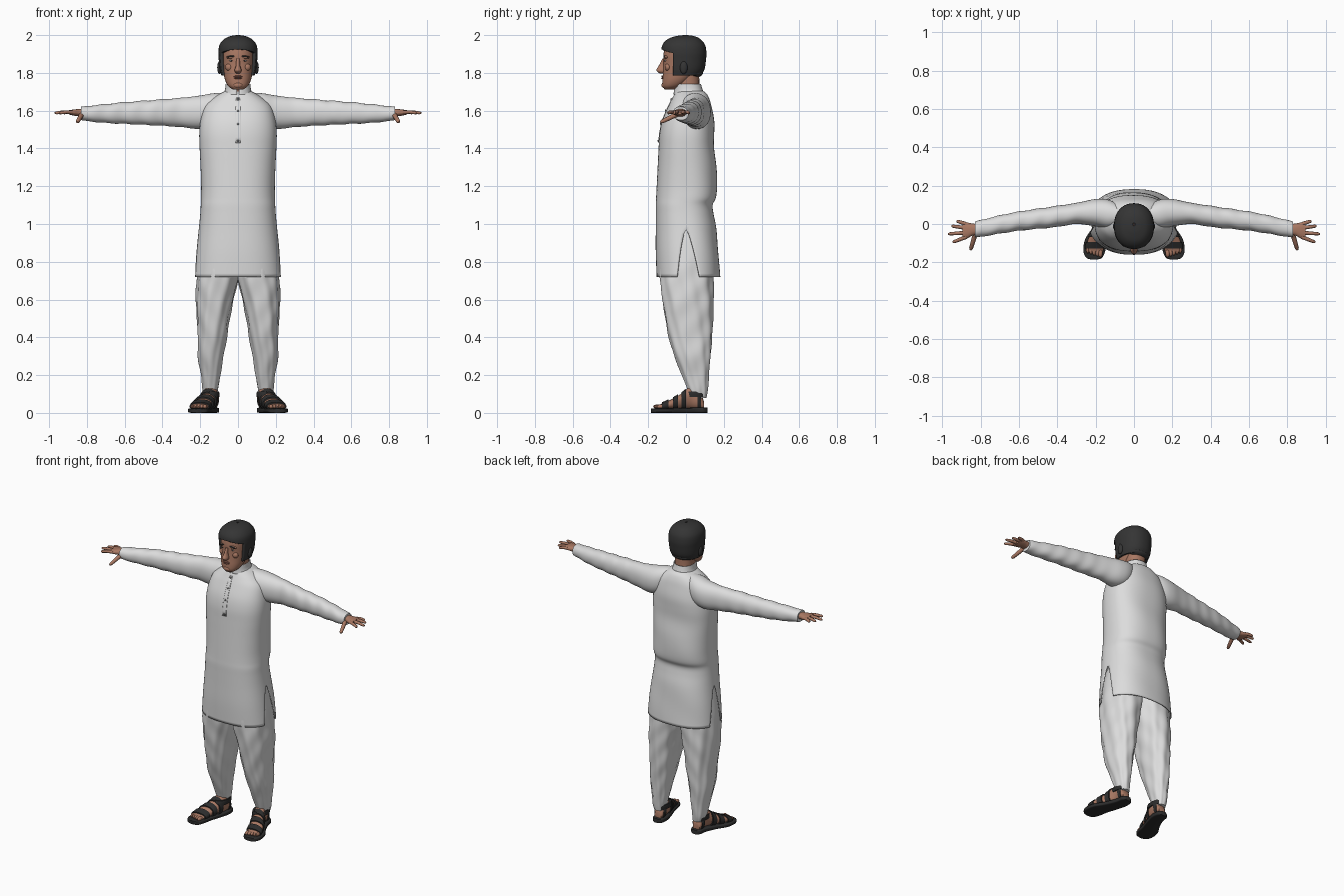
import bpy, bmesh
from math import sin, cos, pi, radians
from mathutils import Vector

if "Cube" in bpy.data.objects:
    bpy.data.objects.remove(bpy.data.objects["Cube"])


def material(name, *rgb):
    m = bpy.data.materials.new(name)
    m.use_nodes = True
    m.diffuse_color = (*rgb, 1)
    m.node_tree.nodes["Principled BSDF"].inputs["Base Color"].default_value = (*rgb, 1)
    return m


cloth = material("white cloth", .72, .72, .72)
skin = material("brown skin", .40, .19, .125)
lip = material("lip brown", .27, .11, .08)
black = material("black hair", .035, .035, .035)
leather = material("black leather", .025, .025, .025)
eyewhite = material("eye white", .5, .45, .42)
grey = material("button grey", .2, .2, .2)


def finish(name, bm, mat, mirror=False, thick=0):
    for e in bm.edges:
        e.smooth = e.calc_face_angle(0) < .8
    for f in bm.faces:
        f.smooth = True
    me = bpy.data.meshes.new(name)
    bm.to_mesh(me)
    bm.free()
    me.materials.append(mat)
    ob = bpy.data.objects.new(name, me)
    bpy.context.collection.objects.link(ob)
    if thick:
        s = ob.modifiers.new("Thickness", "SOLIDIFY")
        s.thickness, s.offset = thick, -1
    if mirror:
        ob.modifiers.new("Mirror", "MIRROR")
    return ob


def refine(rows, steps):
    """Catmull-Rom interpolation of the section table."""
    out = []
    for i in range(len(rows) - 1):
        p = [rows[max(0, min(len(rows) - 1, i + k))] for k in (-1, 0, 1, 2)]
        for s in range(steps):
            t = s / steps
            out.append([b + .5 * t * (c - a + t * (2*a - 5*b + 4*c - d + t * (3*(b - c) + d - a)))
                        for a, b, c, d in zip(*p)])
    return out + [list(rows[-1])]


def sample(rows, t):
    rows = sorted(rows)
    for lo, hi in zip(rows, rows[1:]):
        if lo[0] <= t <= hi[0]:
            k = (t - lo[0]) / (hi[0] - lo[0])
            return [a + (b - a) * k for a, b in zip(lo, hi)]
    return list(rows[0] if t < rows[0][0] else rows[-1])


def inflate(rows, positions, d):
    grown = []
    for t in positions:
        _, a0, a1, b0, b1 = sample(rows, t)
        grown.append((t, a0 - d, a1 + d, b0 - d, b1 + d))
    return grown


def loft(name, rows, mat, axis="z", power=2.2, n=40, steps=5, arcs=None, fold=None,
         cap=True, mirror=False, thick=0):
    """Skin sections (position, low, high, low, high) along an axis; arcs leave openings."""
    bm = bmesh.new()
    place = {"z": lambda t, a, b: (a, b, t), "x": lambda t, a, b: (t, a, b),
             "y": lambda t, a, b: (a, t, b)}[axis]
    previous = None
    for t, a0, a1, b0, b1 in refine(rows, steps):
        current = []
        for start, end in (arcs(t) if arcs else [(0, 2 * pi)]):
            line = []
            for j in range(n + 1):
                g = start + (end - start) * j / n
                f = 1 + (fold(t, g) if fold else 0)
                c, s = (abs(v) ** (2 / power) * (1 if v > 0 else -1) for v in (cos(g), sin(g)))
                line.append(bm.verts.new(place(t, (a0 + a1) / 2 + f * c * (a1 - a0) / 2,
                                               (b0 + b1) / 2 + f * s * (b1 - b0) / 2)))
            current.append(line)
        for lo, hi in zip(previous or [], current):
            for j in range(n):
                bm.faces.new((lo[j], lo[j + 1], hi[j + 1], hi[j]))
        previous = current
    bmesh.ops.remove_doubles(bm, verts=bm.verts, dist=.0001)
    if cap:
        bmesh.ops.holes_fill(bm, edges=[e for e in bm.edges if e.is_boundary], sides=0)
        bmesh.ops.recalc_face_normals(bm, faces=bm.faces)
    return finish(name, bm, mat, mirror, thick)


def ball(name, centre, radii, mat, mirror=False, tilt=0):
    bm = bmesh.new()
    bmesh.ops.create_uvsphere(bm, u_segments=16, v_segments=10, radius=1)
    bmesh.ops.scale(bm, vec=radii, verts=bm.verts)
    for v in bm.verts:
        v.co = Vector((v.co.x, v.co.y, v.co.z + tilt * v.co.x)) + Vector(centre)
    return finish(name, bm, mat, mirror)


def sym(rows):
    return [(z, -x, x, y0, y1) for z, x, y0, y1 in rows]


# Long tunic with a slit up each side
tunic = sym([(.72, .235, -.155, .18), (.85, .222, -.16, .172), (.97, .208, -.16, .16),
             (1.05, .2, -.16, .146), (1.1, .197, -.16, .142), (1.14, .196, -.158, .16),
             (1.2, .195, -.155, .165), (1.3, .198, -.15, .16), (1.4, .203, -.145, .15),
             (1.48, .205, -.14, .15), (1.55, .198, -.125, .148), (1.62, .178, -.095, .135),
             (1.66, .14, -.075, .125), (1.69, .095, -.06, .11), (1.705, .065, -.052, .09)])


def slit(z):
    g = .29 * max(0, (.97 - z) / .25) ** .8
    return [(g, pi - g), (pi + g, 2 * pi - g)]


loft("tunic", tunic, cloth, power=2.4, arcs=slit, cap=False, thick=.006,
     fold=lambda z, g: .01 * sin(g * 3 + z * 22) * max(0, sin(g)))
loft("placket", inflate(tunic, [1.43 + .03 * i for i in range(9)], .003), cloth, power=2.4,
     steps=1, n=6, arcs=lambda z: [(-pi / 2 - .04, -pi / 2 + .04)], cap=False, thick=.004)
loft("collar", sym([(1.685, .078, -.066, .098), (1.71, .069, -.064, .088),
                    (1.74, .066, -.062, .08)]), cloth, cap=False, thick=.006,
     arcs=lambda z: [(-pi / 2 + .06, 1.5 * pi - .06)])
for z in (1.44, 1.53, 1.6, 1.66):
    ball("button", (0, sample(tunic, z)[3] - .004, z), (.006, .004, .006), grey)

# Sleeves with soft creases
loft("sleeve", [(.06, .0, .09, 1.58, 1.695), (.13, -.025, .125, 1.52, 1.692),
                (.2, -.012, .13, 1.503, 1.68), (.3, 0, .11, 1.513, 1.668),
                (.4, -.015, .095, 1.52, 1.66), (.5, -.025, .08, 1.525, 1.652),
                (.6, -.035, .065, 1.53, 1.645), (.7, -.05, .045, 1.535, 1.635),
                (.8, -.067, .02, 1.545, 1.624), (.83, -.07, .012, 1.55, 1.62)],
     cloth, "x", mirror=True, steps=8,
     fold=lambda x, g: .03 * sin(x * 62 + 2 * sin(g + 1)) * min(1, max(0, x - .2) * 4))

# Baggy trousers with draped pleats
loft("trouser_leg", [(.08, .11, .175, .02, .108), (.12, .106, .186, .01, .115),
                     (.2, .093, .195, -.022, .122), (.3, .078, .212, -.06, .13),
                     (.4, .06, .212, -.09, .138), (.5, .045, .217, -.11, .142),
                     (.6, .024, .222, -.125, .145), (.72, -.003, .216, -.138, .145),
                     (.85, -.01, .2, -.135, .14), (.98, -.01, .17, -.12, .12)],
     cloth, mirror=True, n=72, steps=8,
     fold=lambda z, g: (.03 * sin(9 * g + z * 11) + .018 * sin(5 * g - z * 38))
     * min(1, max(0, .95 - z) * 4) * (.6 + .4 * abs(cos(g))))

# Feet and strapped sandals
foot = [(-.145, .162, .248, .02, .042), (-.12, .155, .25, .02, .052), (-.07, .14, .235, .02, .075),
        (-.02, .12, .205, .02, .105), (.03, .106, .182, .02, .145), (.07, .106, .177, .02, .12),
        (.095, .117, .165, .02, .06)]
loft("foot", foot, skin, "y", mirror=True)
for i in range(5):
    ball("toe", (.175 + i * .0165, -.15 + i * .005, .033), (.012 - i * .001, .024, .012),
         skin, True)
loft("sandal_sole", [(-.185, .19, .225, 0, .022), (-.175, .165, .25, 0, .024),
                     (-.14, .15, .264, 0, .025), (-.08, .138, .255, 0, .025),
                     (-.02, .118, .218, 0, .026), (.05, .1, .187, 0, .028),
                     (.095, .105, .178, 0, .028), (.113, .122, .16, 0, .028)],
     leather, "y", power=5, mirror=True)
for name, y, w in (("toe_strap", -.11, .017), ("middle_strap", -.055, .013),
                   ("instep_strap", -.012, .012)):
    loft(name, inflate(foot, (y - w, y, y + w), .007), leather, "y", mirror=True)
loft("ankle_strap", [(.083, .098, .187, -.028, .104), (.1, .098, .188, -.026, .107),
                     (.112, .1, .186, -.022, .107)], leather, mirror=True)
loft("heel_strap", inflate(foot, (.06, .07, .08), .005), leather, "y", mirror=True)

# Hands
loft("palm", [(.8, -.055, 0, 1.565, 1.61), (.84, -.06, .002, 1.57, 1.609),
              (.87, -.075, .008, 1.574, 1.606), (.895, -.078, .008, 1.58, 1.602)],
     skin, "x", n=24, mirror=True)


def digit(name, side, points, thickness):
    cu = bpy.data.curves.new(name, "CURVE")
    cu.dimensions, cu.use_fill_caps = "3D", True
    cu.bevel_depth, cu.bevel_resolution = thickness, 3
    sp = cu.splines.new("POLY")
    sp.points.add(len(points) - 1)
    for p, co, r in zip(sp.points, points, (1.1, 1, .85, .4)):
        p.co, p.radius = (side * co[0], co[1], co[2], 1), r
    sp.use_smooth = True
    cu.materials.append(skin)
    bpy.context.collection.objects.link(bpy.data.objects.new(name, cu))


for side in (-1, 1):
    for base, tip_x, tip_y in ((0, .925, .016), (-.021, .952, -.01),
                               (-.045, .97, -.052), (-.068, .945, -.095)):
        a, b = Vector((.875, base, 1.592)), Vector((tip_x, tip_y, 1.588))
        digit("finger", side, [a, a.lerp(b, .5) + Vector((0, 0, .003)), a.lerp(b, .9), b], .0095)
    a, b = Vector((.825, -.045, 1.582)), Vector((.852, -.135, 1.538))
    digit("thumb", side, [a, a.lerp(b, .5), a.lerp(b, .9), b], .012)

# Head and face
loft("neck", sym([(1.66, .066, -.05, .085), (1.72, .059, -.054, .072), (1.8, .06, -.05, .07)]),
     skin)
loft("head", sym([(1.712, .028, -.112, -.06), (1.73, .052, -.124, -.02), (1.76, .068, -.125, .02),
                  (1.8, .077, -.122, .06), (1.85, .083, -.119, .085), (1.9, .085, -.119, .09),
                  (1.95, .078, -.105, .085), (1.98, .05, -.06, .05)]), skin)
loft("nose", sym([(1.797, .01, -.138, -.1), (1.806, .017, -.152, -.1), (1.817, .018, -.157, -.1),
                  (1.84, .011, -.143, -.1), (1.875, .009, -.125, -.1)]), skin, n=20)
ball("brow_ridge", (.036, -.106, 1.884), (.026, .012, .009), skin, True, -.08)
ball("eyebrow", (.036, -.113, 1.887), (.023, .007, .0045), black, True, -.1)
ball("eye", (.034, -.108, 1.865), (.013, .006, .0045), eyewhite, True)
ball("iris", (.034, -.1115, 1.865), (.005, .004, .0045), black, True)
ball("cheek", (.045, -.096, 1.83), (.022, .016, .02), skin, True)
ball("upper_lip", (0, -.124, 1.781), (.026, .007, .005), lip)
ball("lower_lip", (0, -.124, 1.772), (.021, .008, .005), lip)
ball("chin", (0, -.115, 1.735), (.026, .015, .016), skin)

# Hair cap, open over the face
loft("hair", sym([(1.785, .088, -.12, .078), (1.82, .097, -.126, .098), (1.87, .102, -.13, .106),
                  (1.91, .104, -.131, .108), (1.95, .097, -.124, .1), (1.98, .072, -.095, .075),
                  (1.995, .038, -.05, .042), (2, .006, -.01, .006)]), black, n=56, steps=8,
     arcs=lambda z: [(-pi / 2 + h, 1.5 * pi - h) for h in
                     [1.1 * min(1, max(0, (1.925 - z) / .02)) ** .7]], cap=False, thick=.022)
ball("ear", (.098, -.012, 1.828), (.012, .02, .034), black, True)
ball("nape_hair", (0, .045, 1.8), (.07, .045, .025), black)
